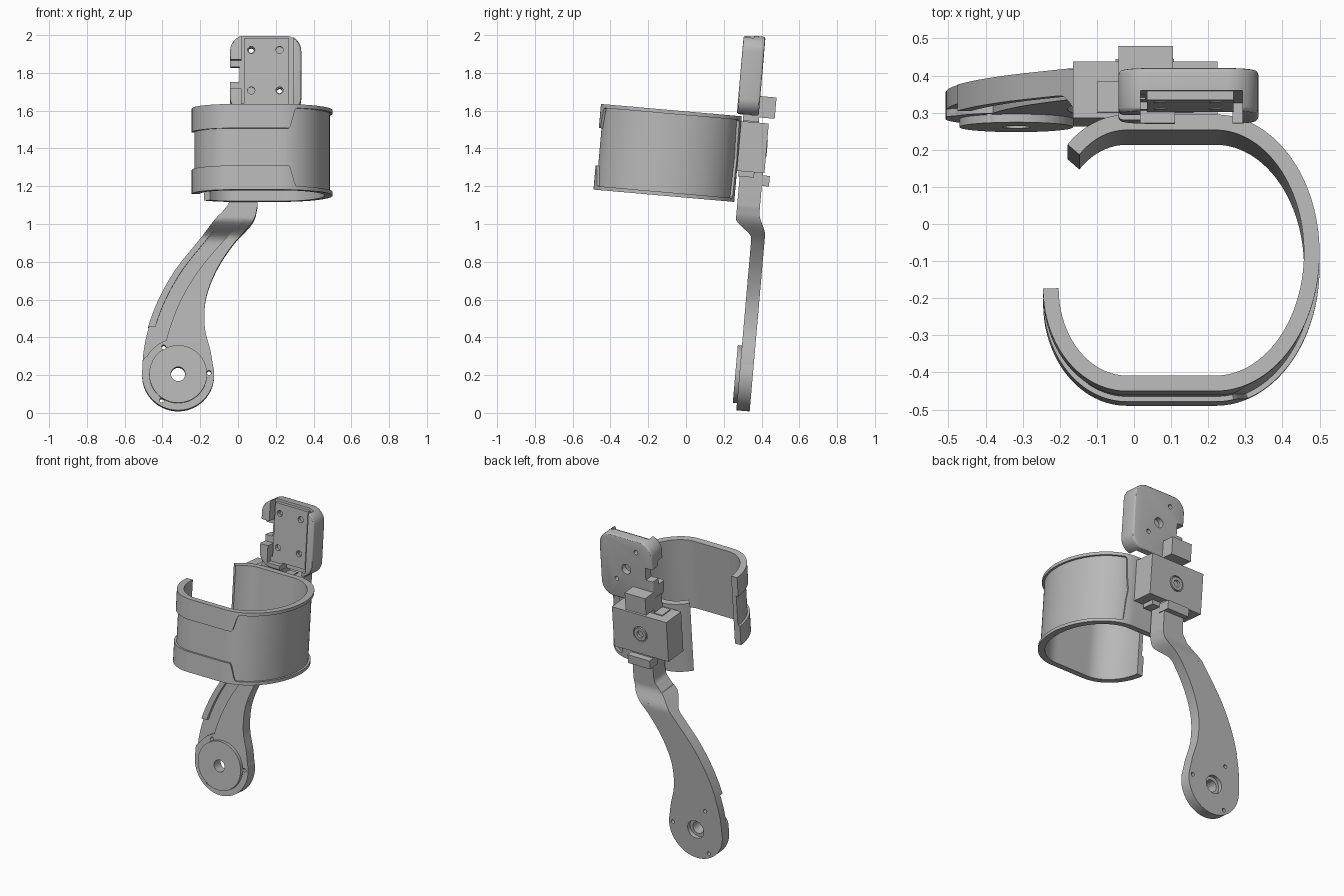
import bpy, bmesh, math
from mathutils import Matrix, Vector

cube = bpy.data.objects.get("Cube")
if cube:
    bpy.data.objects.remove(cube, do_unlink=True)

GREY = (0.48, 0.48, 0.48, 1)
mat = bpy.data.materials.new("plain grey")
mat.use_nodes = True
mat.diffuse_color = GREY
mat.node_tree.nodes["Principled BSDF"].inputs["Base Color"].default_value = GREY
TILT = math.radians(-5)          # the whole device leans back
parts = []


def finish(name, bm):
    bmesh.ops.recalc_face_normals(bm, faces=bm.faces)
    mesh = bpy.data.meshes.new(name)
    bm.to_mesh(mesh)
    bm.free()
    mesh.materials.append(mat)
    obj = bpy.data.objects.new(name, mesh)
    bpy.context.collection.objects.link(obj)
    parts.append(obj)
    return obj


def loft(name, rings):
    """Skin a list of equal-sized closed rings and cap both ends."""
    bm = bmesh.new()
    vs = [[bm.verts.new(p) for p in ring] for ring in rings]
    n = len(vs[0])
    for a, b in zip(vs, vs[1:]):
        for i in range(n):
            j = (i + 1) % n
            bm.faces.new((a[i], a[j], b[j], b[i]))
    bm.faces.new(vs[0])
    bm.faces.new(vs[-1])
    return finish(name, bm)


def box(name, x, y, z):
    return loft(name, [[(x[0], y[0], k), (x[1], y[0], k), (x[1], y[1], k), (x[0], y[1], k)] for k in z])


def disc(name, x, z, r, y, n=48):
    ring = [(x + r * math.cos(math.tau * i / n), z + r * math.sin(math.tau * i / n)) for i in range(n)]
    return loft(name, [[(px, k, pz) for px, pz in ring] for k in y])


def modify(obj, kind, **settings):
    mod = obj.modifiers.new(kind, kind)
    for key, value in settings.items():
        setattr(mod, key, value)
    dg = bpy.context.evaluated_depsgraph_get()
    mesh = bpy.data.meshes.new_from_object(obj.evaluated_get(dg))
    obj.modifiers.clear()
    obj.data = mesh


def cut(obj, *cutters):
    for c in cutters:
        modify(obj, "BOOLEAN", operation="DIFFERENCE", solver="EXACT", object=c)
        parts.remove(c)
        bpy.data.objects.remove(c, do_unlink=True)


def clamp(t):
    t = max(0.0, min(1.0, t))
    return t * t * (3 - 2 * t)


def hole(x, z, r, y=(0, 0.5)):
    return disc("cutter", x, z, r, y, 24)


# Cuff: open loop followed by its outer outline
def arc(cx, cy, a, b, start, end, n):
    angles = [math.radians(start + (end - start) * i / n) for i in range(n + 1)]
    return [Vector((cx + a * math.cos(t), cy + b * math.sin(t))) for t in angles]


front = [Vector((0.02 * i, -0.591)) for i in range(11)]
back = [Vector((0.02 * i, 0.157)) for i in range(10, -1, -1)]
path = (arc(-0.02, -0.314, 0.225, 0.277, 180, 270, 20) + front
        + arc(0.22, -0.217, 0.28, 0.374, -90, 90, 90) + back
        + arc(-0.02, -0.12, 0.225, 0.277, 90, 135, 12))
LOW, HIGH, MID = 1.135, 1.59, 1.3625


def rim_height(p):
    if p.y < -0.3:
        return 0.02 + 0.108 * clamp((0.31 - p.x) / 0.04)
    if p.y > 0:
        return 0.02 + (HIGH - MID - 0.02) * clamp((0.29 - p.x) / 0.02)
    return 0.02


def strip(name, d0, d1, span):
    rings = []
    for i, p in enumerate(path):
        t = path[min(i + 1, len(path) - 1)] - path[max(i - 1, 0)]
        inward = Vector((-t.y, t.x)).normalized()
        a, b = p + inward * d0, p + inward * d1
        z0, z1 = span(p)
        rings.append([(a.x, a.y, z0), (b.x, b.y, z0), (b.x, b.y, z1), (a.x, a.y, z1)])
    return loft(name, rings)


strip("cuff_panel", 0.014, 0.042, lambda p: (LOW + 0.001, HIGH - 0.001))
strip("cuff_top_rim", 0, 0.042, lambda p: (HIGH - rim_height(p), HIGH))
strip("cuff_bottom_rim", 0, 0.042, lambda p: (LOW, LOW + rim_height(p)))

# Arm: curved plate, height with left and right edges, smoothly interpolated
edges = [(0.23, -0.508, -0.126), (0.35, -0.5, -0.145), (0.48, -0.472, -0.176), (0.63, -0.415, -0.17),
         (0.78, -0.33, -0.115), (0.92, -0.22, -0.025), (1.03, -0.13, 0.075), (1.1, -0.07, 0.1),
         (1.15, -0.045, 0.103), (1.3, -0.045, 0.103)]


def spline(u):
    i = min(int(u), len(edges) - 2)
    t = u - i
    k = [edges[max(0, min(len(edges) - 1, i + d))] for d in (-1, 0, 1, 2)]
    return [b + 0.5 * t * (c - a + t * (2 * a - 5 * b + 4 * c - d + t * (3 * (b - c) + d - a)))
            for a, b, c, d in zip(*k)]


def arm_strip(name, u0, u1, left, right, inset=0.0):
    rings = []
    for i in range(61):
        z, xl, xr = spline(u0 + (u1 - u0) * i / 60)
        a, b = left(z, xl, xr), right(z, xl, xr)
        f = 0.264 - 0.09 * clamp((z - 0.95) / 0.1) + inset * (1 - clamp((z - 0.93) / 0.06))
        k = 0.335 - 0.04 * clamp((z - 0.97) / 0.12)
        rings.append([(a, f, z), (b, f, z), (b, k, z), (a, k, z)])
    return loft(name, rings)


def groove_edge(z, xl, xr):
    return xl + (xr - xl) * min(0.75, 0.33 + 0.62 * (z - 0.4)) * clamp((z - 0.3) / 0.09)


holes = [(-0.317 + 0.163 * math.cos(math.radians(a)), 0.228 + 0.163 * math.sin(math.radians(a)))
         for a in (3, 118, 238)]
plate = arm_strip("arm_plate", 0, 9, lambda z, l, r: l, lambda z, l, r: r, 0.02)
face = arm_strip("arm_front_face", 0, 6.5, groove_edge, lambda z, l, r: r)
arm_strip("arm_edge_lip", 2, 6.5, lambda z, l, r: l - 0.004, lambda z, l, r: l + 0.034)
hub = disc("arm_hub", -0.317, 0.228, 0.191, (0.264, 0.335), 72)
pad = disc("hub_pad", -0.317, 0.228, 0.153, (0.242, 0.28), 64)
for part in (plate, face, hub, pad):
    cut(part, hole(-0.317, 0.228, 0.038), hole(-0.317, 0.228, 0.058, (0.31, 0.4)),
        *[hole(x, z, 0.012) for x, z in holes])

# Slider block behind the cuff, neck and stop tabs
block = box("slider_block", (-0.165, 0.225), (0.15, 0.303), (1.3, 1.564))
cut(block, hole(0.03, 1.432, 0.05, (0.29, 0.4)))
bolt = disc("block_bolt", 0.03, 1.432, 0.042, (0.26, 0.306), 32)
cut(bolt, hole(0.03, 1.432, 0.022, (0.27, 0.4)))
box("slider_rail", (-0.1, 0.16), (0.165, 0.25), (1.272, 1.57))
box("lower_stop_tab", (-0.05, 0.108), (0.25, 0.333), (1.232, 1.288))
box("upper_neck", (-0.042, 0.103), (0.165, 0.25), (1.5, 1.66))
box("upper_stop_tab", (-0.042, 0.105), (0.23, 0.332), (1.592, 1.705))

# Head: rounded housing with an open front channel and a side notch
R = 0.085
corners = [(0.335 - R, 2.02 - R, 0), (-0.042 + R, 2.02 - R, 90), (-0.042 + R, 1.6 + R, 180), (0.335 - R, 1.6 + R, 270)]
outline = []
for cx, cz, a in corners:
    outline += arc(cx, cz, R, R, a, a + 90, 10)
head = loft("head_housing", [[(p.x, k, p.y) for p in outline] for k in (0.13, 0.246)])
modify(head, "BEVEL", width=0.012, segments=3, limit_method="ANGLE", angle_limit=math.radians(50))
cut(head,
    box("cutter", (0.018, 0.292), (0.1, 0.185), (1.63, 2.1)),
    box("cutter", (0.11, 0.265), (0.1, 0.2), (1.5, 1.7)),
    box("cutter", (-0.1, 0.008), (0.0, 0.4), (1.775, 1.855)),
    box("cutter", (-0.1, 0.03), (0.1, 0.19), (1.735, 1.89)),
    hole(0.147, 1.81, 0.032, (0.21, 0.4)), hole(0.07, 1.943, 0.014), hole(0.22, 1.728, 0.014))
front_plate = box("head_front_plate", (0.035, 0.268), (0.16, 0.19), (1.64, 2.005))
cut(front_plate, *[hole(x, z, 0.019, (0.1, 0.18)) for x in (0.07, 0.22) for z in (1.943, 1.728)],
    hole(0.07, 1.943, 0.014), hole(0.22, 1.728, 0.014))

# Lean everything and smooth the curved surfaces
bpy.ops.object.select_all(action="DESELECT")
for obj in parts:
    obj.data.transform(Matrix.Rotation(TILT, 4, "X"))
    obj.select_set(True)
bpy.context.view_layer.objects.active = parts[0]
bpy.ops.object.shade_smooth_by_angle(angle=math.radians(30))
